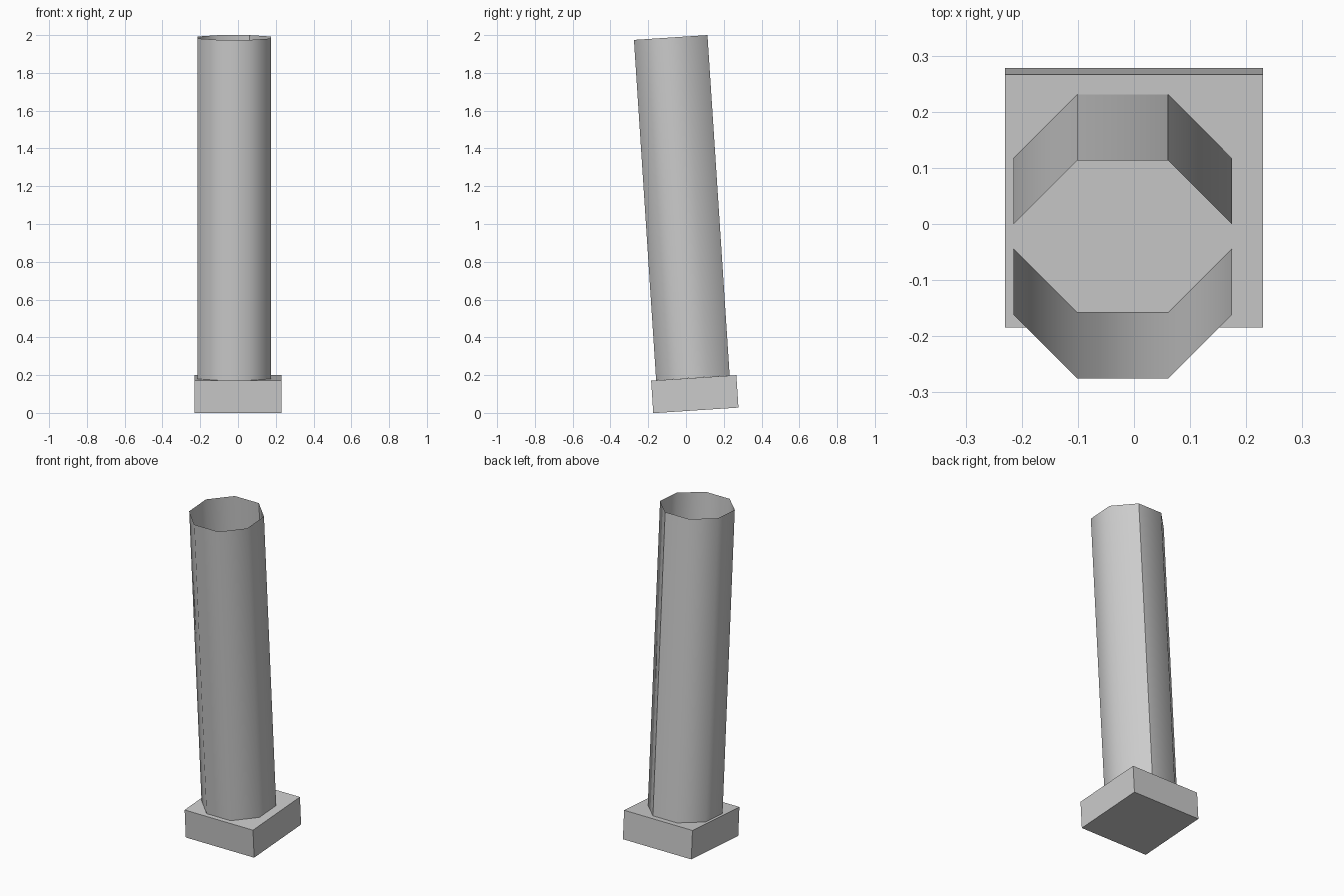
import bpy, bmesh, math
from mathutils import Matrix, Vector

cube = bpy.data.objects.get("Cube")
if cube:
    bpy.data.objects.remove(cube, do_unlink=True)

GREY = (0.6, 0.6, 0.6, 1.0)
TILT = math.atan(0.0652)          # whole column leans towards the front
APOTHEM, TUBE_LENGTH = 0.195, 1.806
BASE_SIZE = (0.46, 0.452, 0.172)

stone = bpy.data.materials.new("plain_grey")
stone.use_nodes = True
stone.diffuse_color = GREY
stone.node_tree.nodes["Principled BSDF"].inputs["Base Color"].default_value = GREY


def add_part(name, bm, location):
    """Turn a bmesh into a leaning object."""
    mesh = bpy.data.meshes.new(name)
    bm.to_mesh(mesh)
    bm.free()
    mesh.materials.append(stone)
    obj = bpy.data.objects.new(name, mesh)
    bpy.context.collection.objects.link(obj)
    obj.location = location
    obj.rotation_euler.x = TILT


# Square base block, with its origin in the middle of the top face
base_top = Vector((0, 0.041, 0.185))
bm = bmesh.new()
bmesh.ops.create_cube(bm, size=1)
bmesh.ops.scale(bm, vec=BASE_SIZE, verts=bm.verts)
bmesh.ops.translate(bm, vec=(0, 0, -BASE_SIZE[2] / 2), verts=bm.verts)
add_part("base_block", bm, base_top)

# Open eight-sided shaft: a thin tube without end caps
bm = bmesh.new()
radius = APOTHEM / math.cos(math.pi / 8)
bmesh.ops.create_cone(bm, cap_ends=False, segments=8, radius1=radius,
                      radius2=radius, depth=TUBE_LENGTH,
                      matrix=Matrix.Translation((0, 0, TUBE_LENGTH / 2)))
# Align flat sides with the axes whatever the starting angle
bm.verts.ensure_lookup_table()
corner = bm.verts[0].co
offset = math.pi / 8 - math.atan2(corner.y, corner.x)
bmesh.ops.rotate(bm, verts=bm.verts, cent=(0, 0, 0),
                 matrix=Matrix.Rotation(offset, 3, 'Z'))
bm.normal_update()
for face in bm.faces:
    face.smooth = True
    middle = face.calc_center_median()
    if face.normal.x * middle.x + face.normal.y * middle.y < 0:
        face.normal_flip()
# One hard seam at the back of the shaft
for edge in bm.edges:
    if all(0 < v.co.x < APOTHEM / 2 and v.co.y > 0 for v in edge.verts):
        edge.smooth = False
add_part("shaft", bm, base_top + Vector((-0.02, -0.0045, 0)))
